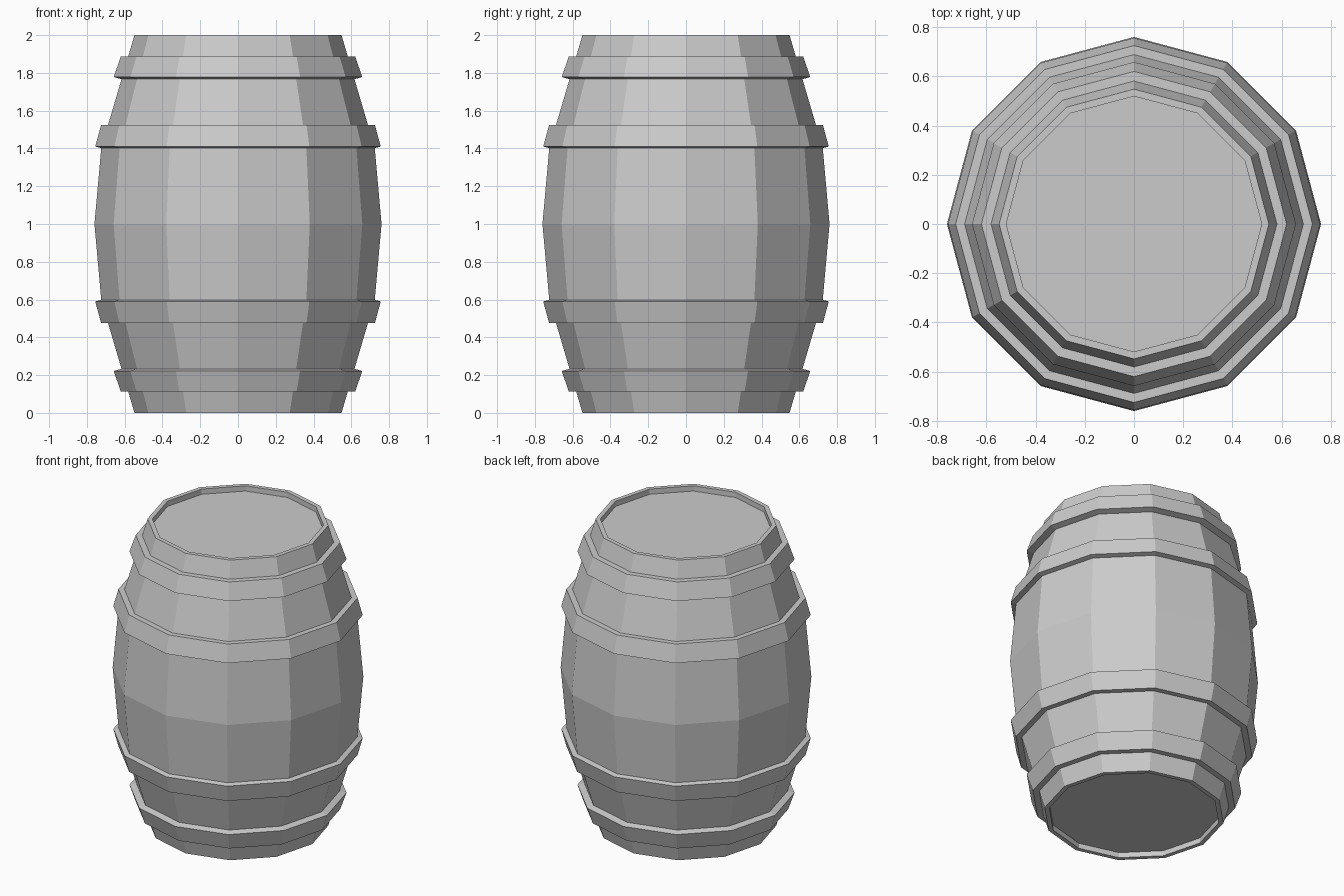
import bpy
import bmesh
from math import sin, cos, pi

if "Cube" in bpy.data.objects:
    bpy.data.objects.remove(bpy.data.objects["Cube"])

SIDES = 12


def lathe(name, profile, closed=False):
    """Spin (radius, z) points around z; open profiles are capped at both ends."""
    bm = bmesh.new()
    rings = [[bm.verts.new((r * cos(2 * pi * i / SIDES), r * sin(2 * pi * i / SIDES), z))
              for i in range(SIDES)] for r, z in profile]
    pairs = list(zip(rings, rings[1:]))
    if closed:
        pairs.append((rings[-1], rings[0]))
    else:
        bm.faces.new(rings[0])
        bm.faces.new(rings[-1])
    for a, b in pairs:
        for i in range(SIDES):
            j = (i + 1) % SIDES
            bm.faces.new((a[i], a[j], b[j], b[i]))
    bmesh.ops.recalc_face_normals(bm, faces=bm.faces)
    mesh = bpy.data.meshes.new(name)
    bm.to_mesh(mesh)
    bm.free()
    obj = bpy.data.objects.new(name, mesh)
    bpy.context.collection.objects.link(obj)
    return obj


def flip(profile):
    """Mirror a profile about the barrel's mid height."""
    return [(r, 2 - z) for r, z in reversed(profile)]


# Barrel body with recessed heads at both ends
lower = [(0.519, 0.035), (0.519, 0), (0.548, 0), (0.724, 0.598)]
lathe("barrel_body", lower + [(0.76, 1.0)] + flip(lower))

# Hoops: bottom inner, bottom outer, top outer, top inner
hoops = {
    "end_hoop": [(0.578, 0.112), (0.62, 0.112), (0.658, 0.222), (0.614, 0.234)],
    "middle_hoop": [(0.685, 0.477), (0.725, 0.477), (0.756, 0.59), (0.720, 0.599)],
}
for name, profile in hoops.items():
    lathe("lower_" + name, profile, closed=True)
    lathe("upper_" + name, flip(profile), closed=True)
